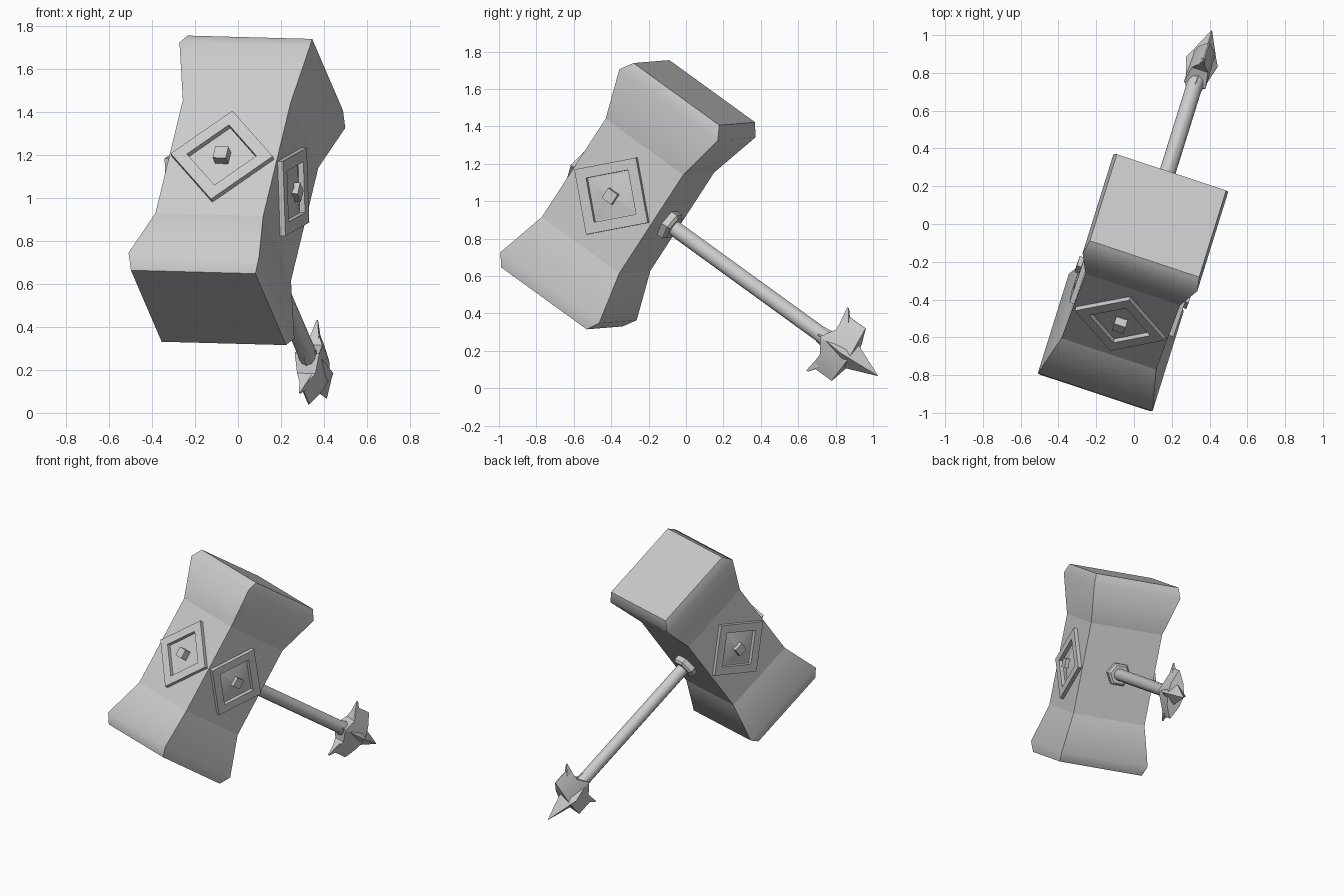
import bpy, bmesh, math
from mathutils import Matrix, Vector

if "Cube" in bpy.data.objects:
    bpy.data.objects.remove(bpy.data.objects["Cube"], do_unlink=True)

GREY = (0.6, 0.6, 0.6, 1)
metal = bpy.data.materials.new("grey_metal")
metal.use_nodes = True
metal.diffuse_color = GREY
metal.node_tree.nodes["Principled BSDF"].inputs["Base Color"].default_value = GREY


def frame(x, y, z, origin):
    m = Matrix((x, y, z)).transposed().to_4x4()
    m.translation = origin
    return m


# Tilted frame of the whole hammer: x across the head, y along the handle, z along the head
along = Vector((0.245, 0.785, -0.569)).normalized()
up = Vector((0.2, 0.537, 0.819))
up = (up - along * up.dot(along)).normalized()
HAMMER = frame(along.cross(up), along, up, Vector((-0.005, -0.31, 1.035)))

X, Y, Z = Vector((1, 0, 0)), Vector((0, 1, 0)), Vector((0, 0, 1))
O = Vector((0, 0, 0))


def facing(normal):
    """Frame whose local z is the given hammer axis."""
    side = Z.cross(normal)
    return HAMMER @ frame(side, normal.cross(side), normal, O)


def stack(name, rings, place=HAMMER, sides=4, square=False, caps=True, sharp=(), angle=30):
    """Loft rings of (radius x, radius y, height[, shift y]) into one part."""
    bm = bmesh.new()
    phase, k = (math.pi / 4, math.sqrt(2)) if square else (0, 1)
    loops = []
    for rx, ry, z, *shift in rings:
        dy = shift[0] if shift else 0
        angles = [phase + math.tau * i / sides for i in range(sides)]
        loops.append([bm.verts.new((k * rx * math.cos(t), k * ry * math.sin(t) + dy, z)) for t in angles])
    for lo, hi in zip(loops, loops[1:]):
        for i in range(sides):
            j = (i + 1) % sides
            bm.faces.new((lo[i], lo[j], hi[j], hi[i]))
    if caps:
        bm.faces.new(loops[0][::-1])
        bm.faces.new(loops[-1])
    for r in sharp:
        for i in range(sides):
            bm.edges.get((loops[r][i], loops[r][(i + 1) % sides])).smooth = False
    bmesh.ops.remove_doubles(bm, verts=bm.verts, dist=0.0005)
    if caps:
        bmesh.ops.recalc_face_normals(bm, faces=bm.faces)
    mesh = bpy.data.meshes.new(name)
    bm.to_mesh(mesh)
    bm.free()
    mesh.materials.append(metal)
    obj = bpy.data.objects.new(name, mesh)
    bpy.context.collection.objects.link(obj)
    obj.matrix_world = place
    bpy.ops.object.select_all(action="DESELECT")
    obj.select_set(True)
    bpy.context.view_layer.objects.active = obj
    bpy.ops.object.shade_smooth_by_angle(angle=math.radians(angle))
    return obj


# Head: straight waist, flared ends with a chamfered rim
half = [(0.264, 0.264, 0.32), (0.32, 0.335, 0.595), (0.305, 0.292, 0.664)]
stack("hammer_head", [(x, y, -z) for x, y, z in reversed(half)] + half,
      square=True, sharp=(2, 3), angle=52)

# Diamond medallions on the front and both sides
for label, normal in (("front", -Y), ("left", X), ("right", -X)):
    place = facing(normal)
    stack(label + "_diamond_frame",
          [(r, r, z) for r, z in ((0.25, 0.25), (0.25, 0.29), (0.17, 0.29), (0.17, 0.25))],
          place, caps=False)
    if label != "front":
        stack(label + "_raised_panel", [(0.17, 0.17, 0.262), (0.02, 0.02, 0.29)], place)
    stack(label + "_stud", [(0.032, 0.032, 0.255), (0.032, 0.032, 0.312)], place, square=True)

# Handle with a collar where it meets the head
back = facing(Y)
stack("handle_collar", [(0.085, 0.085, 0.25), (0.085, 0.085, 0.3), (0.07, 0.07, 0.315)], back, sides=6)
stack("handle", [(0.043, 0.043, 0.25), (0.043, 0.043, 1.33), (0.06, 0.06, 1.42)], back, sides=12)

# Pommel: pointed core and two wedge blades along the head direction
stack("pommel_spike", [(0.045, 0.045, 1.31), (0.088, 0.07, 1.49), (0.07, 0.07, 1.53), (0.002, 0.002, 1.7)], back)
for label, direction in (("upper", Z), ("lower", -Z)):
    blade = HAMMER @ frame(Y.cross(direction), Y, direction, O)
    stack(label + "_pommel_blade",
          [(0.06, 0.1, 0, 1.43), (0.045, 0.07, 0.08, 1.45), (0.003, 0.068, 0.17, 1.435)],
          blade, square=True)
    stack(label + "_blade_barb", [(0.03, 0.04, 0.08, 1.42), (0.003, 0.005, 0.205, 1.36)], blade, square=True)
